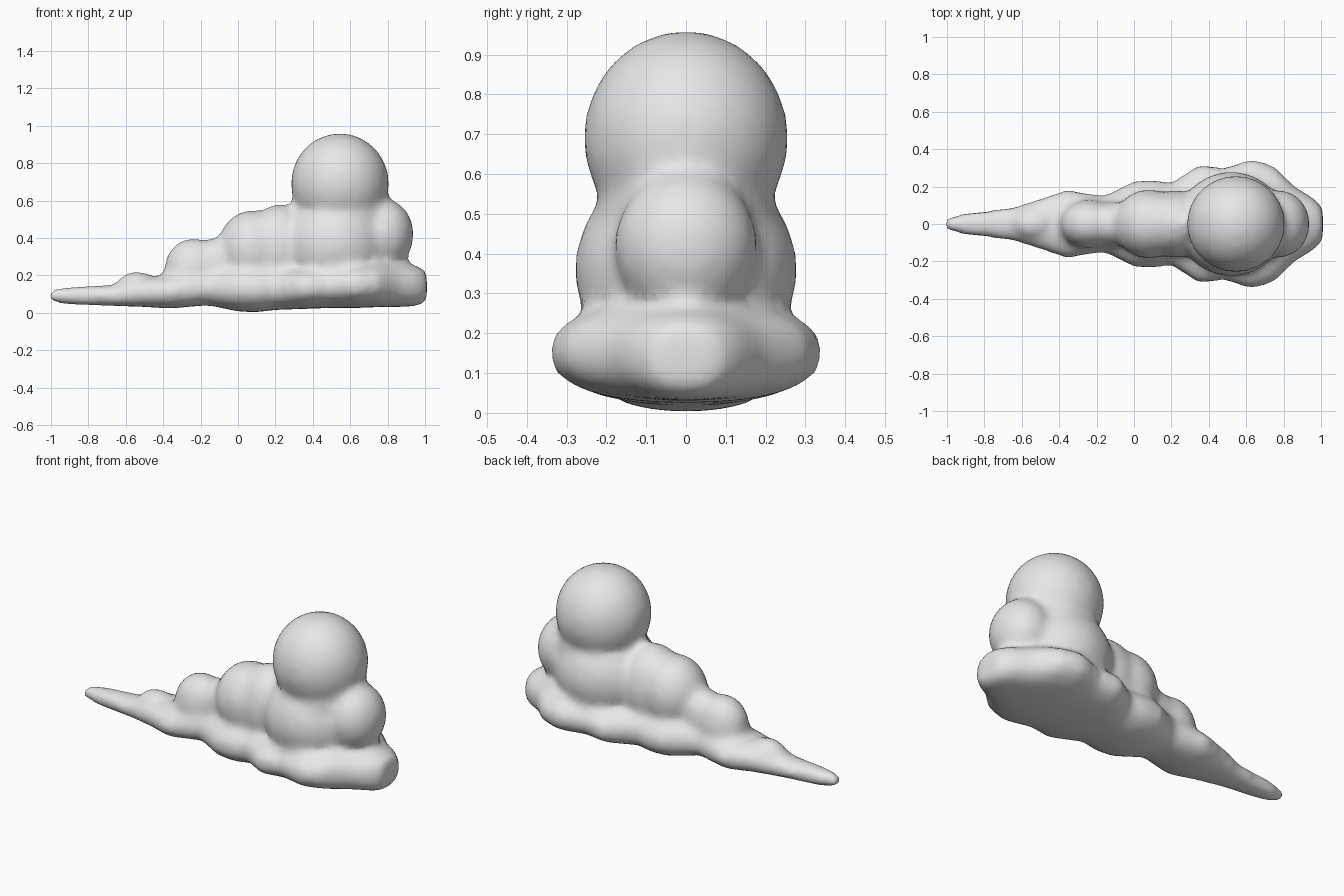
import bpy, bmesh, math
from mathutils import Matrix, Vector

cube = bpy.data.objects.get("Cube")
if cube:
    bpy.data.objects.remove(cube, do_unlink=True)

grey = bpy.data.materials.new("cloud_grey")
grey.use_nodes = True
colour = (0.8, 0.8, 0.8, 1)
grey.diffuse_color = colour
grey.node_tree.nodes["Principled BSDF"].inputs["Base Color"].default_value = colour

bm = bmesh.new()


def puff(centre, radii):
    """Add one ellipsoid puff."""
    m = Matrix.Translation(centre) @ Matrix.Diagonal((*radii, 1))
    bmesh.ops.create_uvsphere(bm, u_segments=32, v_segments=20, radius=1, matrix=m)


def power(v, p):
    return math.copysign(abs(v) ** p, v)


def loft(sections, sides=28):
    """Join rounded cross-sections (x, half width, bottom, top) along x."""
    rings = []
    for x, w, lo, hi in sections:
        ring = []
        for i in range(sides):
            a = math.tau * i / sides
            y = w * power(math.cos(a), 0.85)
            z = (lo + hi) / 2 + (hi - lo) / 2 * power(math.sin(a), 0.85)
            ring.append(bm.verts.new((x, y, z)))
        rings.append(ring)
    for a, b in zip(rings, rings[1:]):
        for i in range(sides):
            j = (i + 1) % sides
            bm.faces.new((a[i], a[j], b[j], b[i]))
    bm.faces.new(rings[0][::-1])
    bm.faces.new(rings[-1])


# Long lumpy base tapering into the tail
loft([
    (-1.01, .03, .06, .12), (-.97, .045, .05, .13), (-.88, .062, .042, .14),
    (-.67, .085, .035, .15), (-.5, .135, .03, .19), (-.36, .185, .022, .2),
    (-.16, .15, .04, .23), (0, .23, .006, .25), (.1, .236, .002, .25),
    (.2, .22, .015, .25), (.35, .32, .02, .25), (.48, .3, .025, .26),
    (.63, .35, .025, .28), (.75, .31, .03, .28), (.86, .2, .03, .27),
    (.96, .14, .035, .25), (1.01, .09, .06, .22),
])

# Rising steps, body, front bulge and round head
puff((-.54, 0, .14), (.11, .08, .085))
puff((-.24, 0, .23), (.155, .13, .17))
puff((-.12, 0, .26), (.14, .12, .14))
puff((.08, 0, .34), (.19, .185, .21))
puff((.22, 0, .34), (.18, .18, .24))
puff((.52, 0, .36), (.29, .28, .27))
puff((.56, 0, .5), (.24, .225, .2))
puff((.78, 0, .42), (.16, .18, .19))
puff((.545, 0, .69), (.263, .258, .27))

bmesh.ops.recalc_face_normals(bm, faces=bm.faces)
mesh = bpy.data.meshes.new("cloud")
bm.to_mesh(mesh)
bm.free()
mesh.materials.append(grey)
cloud = bpy.data.objects.new("cloud", mesh)
bpy.context.collection.objects.link(cloud)

# Melt the puffs into one soft surface
remesh = cloud.modifiers.new("melt", 'REMESH')
remesh.mode = 'VOXEL'
remesh.voxel_size = 0.025
remesh.use_smooth_shade = True
soften = cloud.modifiers.new("soften", 'SMOOTH')
soften.factor = 0.5
soften.iterations = 8
